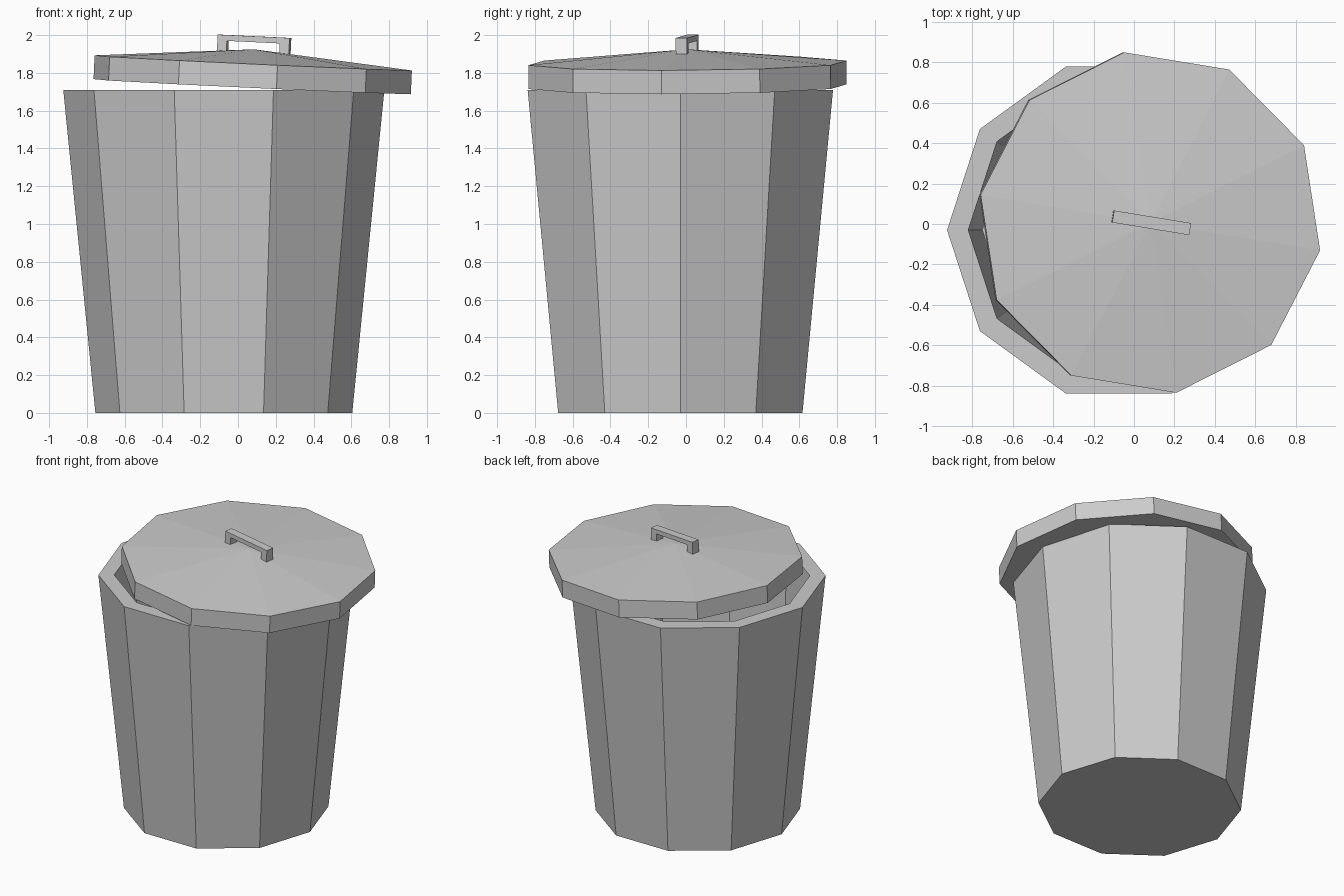
import bpy, bmesh, math
from mathutils import Matrix

if "Cube" in bpy.data.objects:
    bpy.data.objects.remove(bpy.data.objects["Cube"])

SIDES = 10


def make_object(name, bm, matrix):
    bmesh.ops.recalc_face_normals(bm, faces=bm.faces[:])
    mesh = bpy.data.meshes.new(name)
    bm.to_mesh(mesh)
    bm.free()
    obj = bpy.data.objects.new(name, mesh)
    bpy.context.collection.objects.link(obj)
    obj.matrix_world = matrix
    return obj


def lathe(name, profile, matrix):
    """Ten-sided lathe of (radius, z) points; radius 0 closes to an apex, otherwise a flat cap."""
    bm = bmesh.new()
    rings = []
    for r, z in profile:
        if r == 0:
            rings.append([bm.verts.new((0, 0, z))] * SIDES)
        else:
            rings.append([bm.verts.new((r * math.cos(a), r * math.sin(a), z))
                          for a in (math.tau * i / SIDES for i in range(SIDES))])
    for lower, upper in zip(rings, rings[1:]):
        for i in range(SIDES):
            j = (i + 1) % SIDES
            bm.faces.new(list(dict.fromkeys((lower[i], lower[j], upper[j], upper[i]))))
    for (r, z), ring in ((profile[0], rings[0]), (profile[-1], rings[-1])):
        if r > 0:
            bm.faces.new(ring)
    return make_object(name, bm, matrix)


# Tapered hollow bin with a thick rim
lathe("bin_body",
      [(0.68, 0), (0.85, 1.71), (0.745, 1.71), (0.675, 0.02)],
      Matrix.Translation((-0.075, -0.03, 0)))

# Lid pushed to one side, turned and tilted on the rim
lid_matrix = (Matrix.Translation((0.075, 0.008, 1.727))
              @ Matrix.Rotation(math.radians(-9.3), 4, 'Z')
              @ Matrix.Rotation(math.radians(2.7), 4, 'Y'))
lathe("lid", [(0.852, 0), (0.852, 0.126), (0, 0.198)], lid_matrix)

# Handle: square arch profile extruded across its width
half = [(0.142, 0.236), (0.142, 0.178), (0.193, 0.178), (0.193, 0.267)]
arch = half + [(-x, z) for x, z in reversed(half)]
bm = bmesh.new()
face = bm.faces.new([bm.verts.new((x, -0.03, z)) for x, z in arch])
extruded = bmesh.ops.extrude_face_region(bm, geom=[face], use_keep_orig=True)
bmesh.ops.translate(bm, vec=(0, 0.06, 0),
                    verts=[g for g in extruded["geom"] if isinstance(g, bmesh.types.BMVert)])
make_object("lid_handle", bm, lid_matrix)
